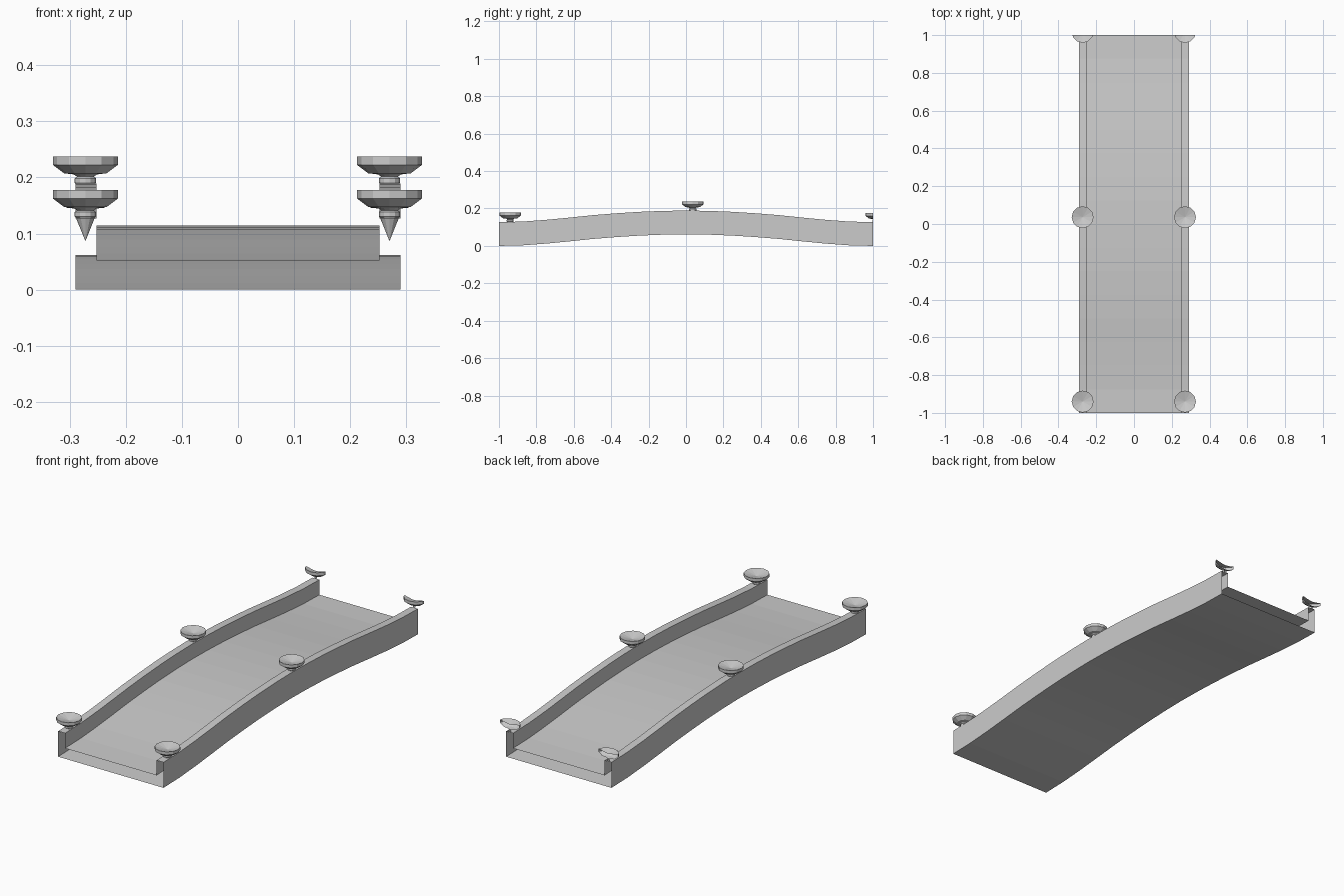
import bpy, bmesh, math

if "Cube" in bpy.data.objects:
    bpy.data.objects.remove(bpy.data.objects["Cube"])

# Arch height along half the length (distance from middle, rise)
HALF = [(0, .062), (.125, .060), (.25, .055), (.375, .047), (.5, .037),
        (.625, .024), (.75, .012), (.875, .003), (1, 0)]
ARCH = [(-y, z) for y, z in reversed(HALF[1:])] + HALF


def rise(y):
    for (a, za), (b, zb) in zip(ARCH, ARCH[1:]):
        if a <= y <= b:
            return za + (zb - za) * (y - a) / (b - a)
    return 0


def finish(bm, name):
    mesh = bpy.data.meshes.new(name)
    bmesh.ops.recalc_face_normals(bm, faces=bm.faces)
    bm.to_mesh(mesh)
    bm.free()
    obj = bpy.data.objects.new(name, mesh)
    bpy.context.collection.objects.link(obj)
    return obj


# Bridge: channel-shaped section swept along the arch, hollow with open ends
section = [(-.29, 0), (.29, 0), (.29, .127), (.252, .127),
           (.252, .052), (-.252, .052), (-.252, .127), (-.29, .127)]
bm = bmesh.new()
rings = [[bm.verts.new((x, y, z + r)) for x, z in section] for y, r in ARCH]
for a, b in zip(rings, rings[1:]):
    for i in range(len(section)):
        j = (i + 1) % len(section)
        bm.faces.new((a[i], a[j], b[j], b[i]))
finish(bm, "bridge_deck_and_rails")

# Dish ornaments on the rails: lathed profile (radius, height above rail top)
PROFILE = [(0, -.042), (.017, 0), (.019, .002), (.019, .010), (.015, .013),
           (.021, .017), (.038, .019), (.058, .034), (.058, .049), (0, .034)]
SIDES = 12


def ornament(name, x, y):
    bm = bmesh.new()
    base = .127 + rise(y)
    loops = []
    for r, h in PROFILE:
        n = SIDES if r else 1
        loops.append([bm.verts.new((x + r * math.cos(2 * math.pi * i / n),
                                    y + r * math.sin(2 * math.pi * i / n),
                                    base + h)) for i in range(n)])
    for a, b in zip(loops, loops[1:]):
        for i in range(SIDES):
            j = (i + 1) % SIDES
            quad = [a[i % len(a)], a[j % len(a)], b[j % len(b)], b[i % len(b)]]
            bm.faces.new(list(dict.fromkeys(quad)))
    # The far pair is sliced off at the end of the bridge
    if y + .058 > 1:
        bmesh.ops.bisect_plane(bm, geom=bm.verts[:] + bm.edges[:] + bm.faces[:],
                               plane_co=(0, 1, 0), plane_no=(0, 1, 0),
                               clear_outer=True)
    finish(bm, name)


for side, x in (("left", -.272), ("right", .27)):
    for place, y in (("front", -.94), ("middle", .036), ("back", 1.017)):
        ornament(f"{place}_{side}_rail_dish", x, y)
